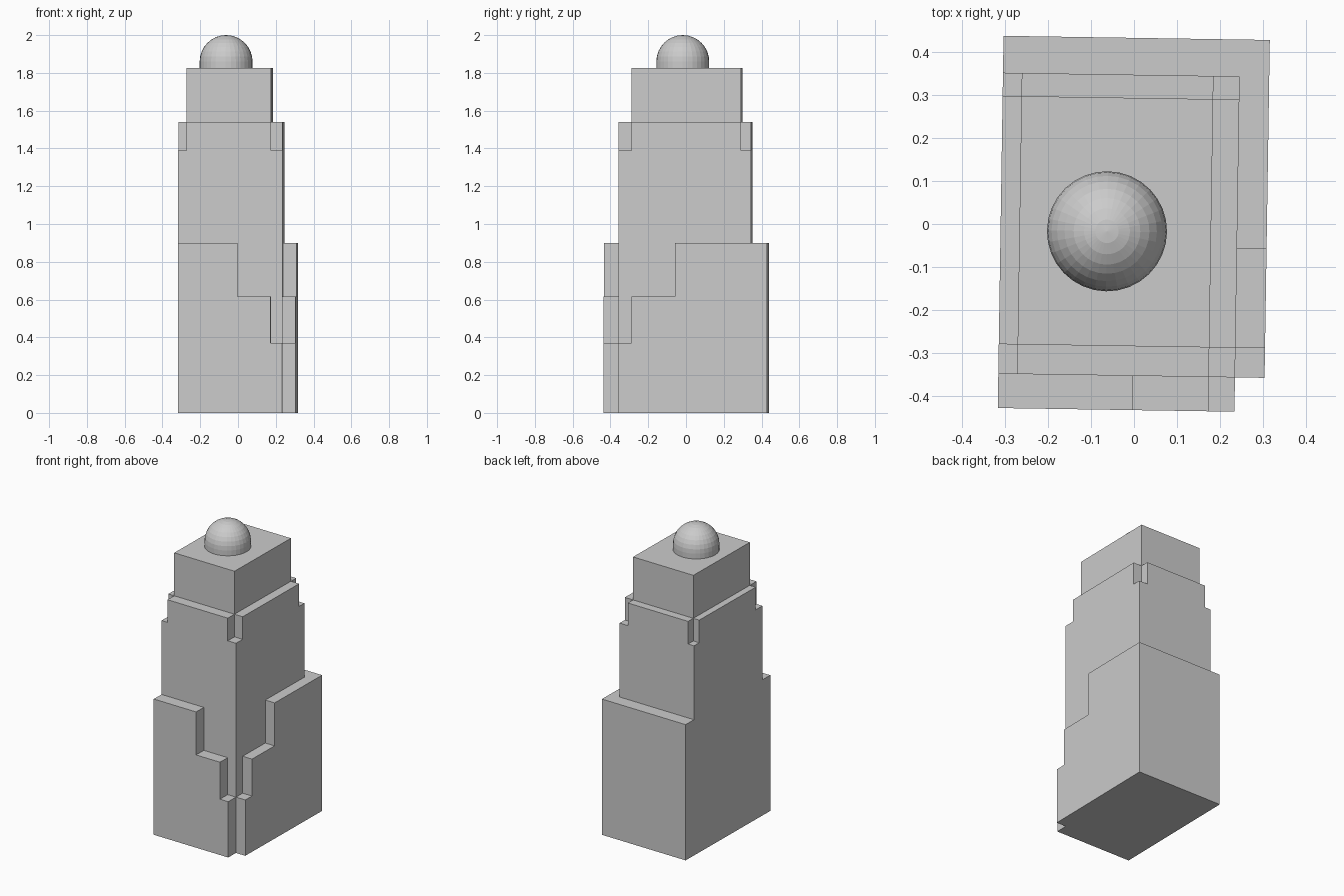
import bpy, bmesh, math
from mathutils import Matrix, Vector

if "Cube" in bpy.data.objects:
    bpy.data.objects.remove(bpy.data.objects["Cube"])

TURN = Matrix.Rotation(math.radians(-0.89), 4, 'Z')   # the tower stands slightly turned

stone = bpy.data.materials.new("light grey stone")
stone.diffuse_color = (0.6, 0.6, 0.6, 1)
stone.use_nodes = True
stone.node_tree.nodes["Principled BSDF"].inputs["Base Color"].default_value = stone.diffuse_color


def finish(bm, name):
    bmesh.ops.recalc_face_normals(bm, faces=bm.faces)
    me = bpy.data.meshes.new(name)
    bm.to_mesh(me)
    bm.free()
    me.materials.append(stone)
    ob = bpy.data.objects.new(name, me)
    bpy.context.collection.objects.link(ob)
    return ob


# Plan grid lines and storey levels of the stepped tower
XS = [-0.311, -0.267, 0.003, 0.180, 0.241, 0.310]
YS = [-0.434, -0.354, -0.285, -0.053, 0.294, 0.348, 0.434]
LEVELS = [0, 0.37, 0.615, 0.90, 1.39, 1.54, 1.825]


def height(i, j):
    """Height of the tower over one plan cell."""
    if not (0 <= i < 5 and 0 <= j < 6):
        return 0
    x, y = (XS[i] + XS[i + 1]) / 2, (YS[j] + YS[j + 1]) / 2
    in_x, in_y = -0.267 < x < 0.18, -0.285 < y < 0.294
    if x < 0.241 and -0.354 < y < 0.348:              # shaft and crown
        return 1.825 if in_x and in_y else 1.54 if in_x or in_y else 1.39
    if y > 0.348:                                     # back wing
        return 0.90
    if x > 0.241:                                     # right wing, stepping to the corner
        return 0 if y < -0.354 else 0.37 if y < -0.285 else 0.615 if y < -0.053 else 0.90
    return 0.90 if x < 0.003 else 0.615 if x < 0.18 else 0.37   # front wing


# Stepped tower: roofs, floor and walls in one closed shell
bm = bmesh.new()


def quad(*pts):
    bm.faces.new([bm.verts.new(p) for p in pts])


def wall(a, b, h1, h2):
    lo, hi = min(h1, h2), max(h1, h2)
    for z0, z1 in zip(LEVELS, LEVELS[1:]):
        if z0 >= lo and z1 <= hi:
            quad((*a, z0), (*b, z0), (*b, z1), (*a, z1))


for i in range(6):
    for j in range(7):
        h = height(i, j)
        if h > 0:
            for z in (0, h):
                quad((XS[i], YS[j], z), (XS[i + 1], YS[j], z),
                     (XS[i + 1], YS[j + 1], z), (XS[i], YS[j + 1], z))
        if j < 6:
            wall((XS[i], YS[j]), (XS[i], YS[j + 1]), height(i - 1, j), h)
        if i < 5:
            wall((XS[i], YS[j]), (XS[i + 1], YS[j]), height(i, j - 1), h)

bmesh.ops.remove_doubles(bm, verts=bm.verts, dist=0.0005)
bmesh.ops.recalc_face_normals(bm, faces=bm.faces)
bmesh.ops.dissolve_limit(bm, angle_limit=0.01, verts=bm.verts, edges=bm.edges)
bm.transform(TURN)
finish(bm, "stepped_tower")

# Roof dome: half sphere on a short drum
bm = bmesh.new()
bmesh.ops.create_uvsphere(bm, u_segments=32, v_segments=16, radius=0.14)
bmesh.ops.delete(bm, geom=[v for v in bm.verts if v.co.z < -0.001], context='VERTS')
rim = [e for e in bm.edges if e.is_boundary]
ext = bmesh.ops.extrude_edge_only(bm, edges=rim)
for v in ext["geom"]:
    if isinstance(v, bmesh.types.BMVert):
        v.co.z = -0.035
bm.transform(TURN)
bm.transform(Matrix.Translation(Vector((-0.063, -0.017, 1.86))))
finish(bm, "roof_dome")
